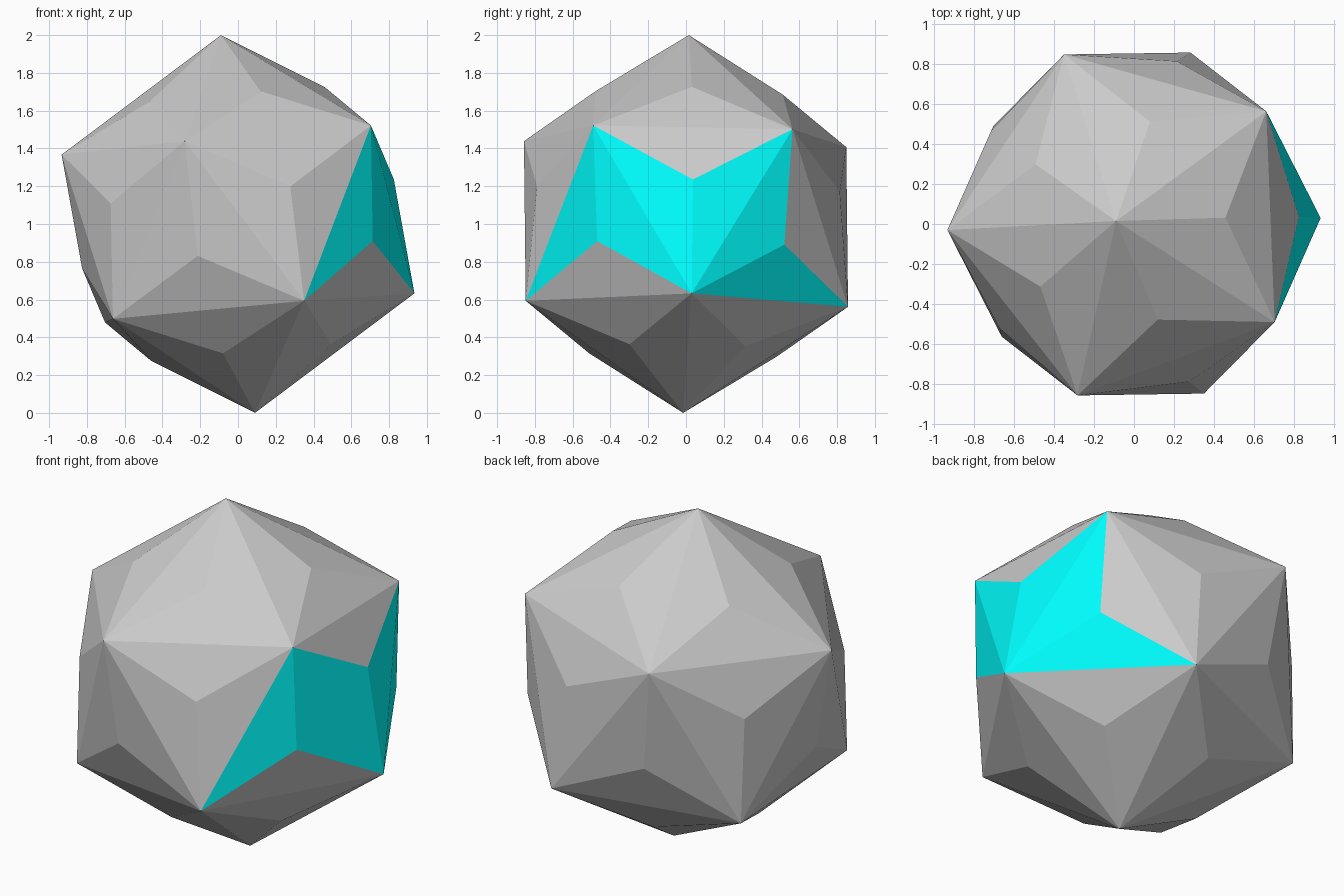
import bpy
import math
from mathutils import Vector, Matrix

if "Cube" in bpy.data.objects:
    bpy.data.objects.remove(bpy.data.objects["Cube"])

R = 1.004            # radius of the twelve main corners
PEAK = 1.0765        # how far each face centre is pushed outwards
MID = Vector((0, 0, 1))

# Tilted icosahedron: main axis, a five-corner ring, and their opposites
axis = Vector((-0.09, 0.015, 1)).normalized()
side = Vector((-0.995, -0.041, -0.0895))
side = (side - axis * side.dot(axis)).normalized()
first = R * (axis + 2 * side) / math.sqrt(5)
upper = [axis * R] + [Matrix.Rotation(math.radians(72 * k), 3, axis) @ first for k in range(5)]
verts = upper + [-v for v in upper]      # 0-5 upper, 6-11 their opposites
A, B, C, D, E = 3, 4, 7, 11, 8           # corners around the coloured patch
cyan_edges = {(A, C, D): [{A, D}, {A, C}],
              (A, B, C): [{A, C}, {B, C}],
              (B, C, E): [{B, C}, {C, E}]}
cyan_edges = {frozenset(k): v for k, v in cyan_edges.items()}


def near(i, j):
    return (verts[i] - verts[j]).length < 1.2 * R


# Every triangle becomes a shallow three-sided pyramid
faces, colours = [], []
for i in range(12):
    for j in range(i + 1, 12):
        for k in range(j + 1, 12):
            if not (near(i, j) and near(j, k) and near(i, k)):
                continue
            a, b, c = verts[i], verts[j], verts[k]
            tri = (i, j, k) if a.cross(b).dot(c) > 0 else (i, k, j)
            peak = len(verts)
            verts.append((a + b + c) / 3 * PEAK)
            for n in range(3):
                p, q = tri[n], tri[(n + 1) % 3]
                faces.append((p, q, peak))
                colours.append(int({p, q} in cyan_edges.get(frozenset(tri), [])))

mesh = bpy.data.meshes.new("faceted_ball")
mesh.from_pydata([v + MID for v in verts], [], faces)
ball = bpy.data.objects.new("faceted_ball", mesh)
bpy.context.collection.objects.link(ball)

# Grey body with a cyan patch
grey = bpy.data.materials.new("grey")
grey.diffuse_color = (0.8, 0.8, 0.8, 1)
grey.use_nodes = True
grey.node_tree.nodes["Principled BSDF"].inputs["Base Color"].default_value = grey.diffuse_color
cyan = bpy.data.materials.new("cyan")
cyan.diffuse_color = (0, 1, 1, 1)
cyan.use_nodes = True
cyan.node_tree.nodes["Principled BSDF"].inputs["Base Color"].default_value = cyan.diffuse_color
mesh.materials.append(grey)
mesh.materials.append(cyan)
for poly, colour in zip(mesh.polygons, colours):
    poly.material_index = colour
mesh.update()
